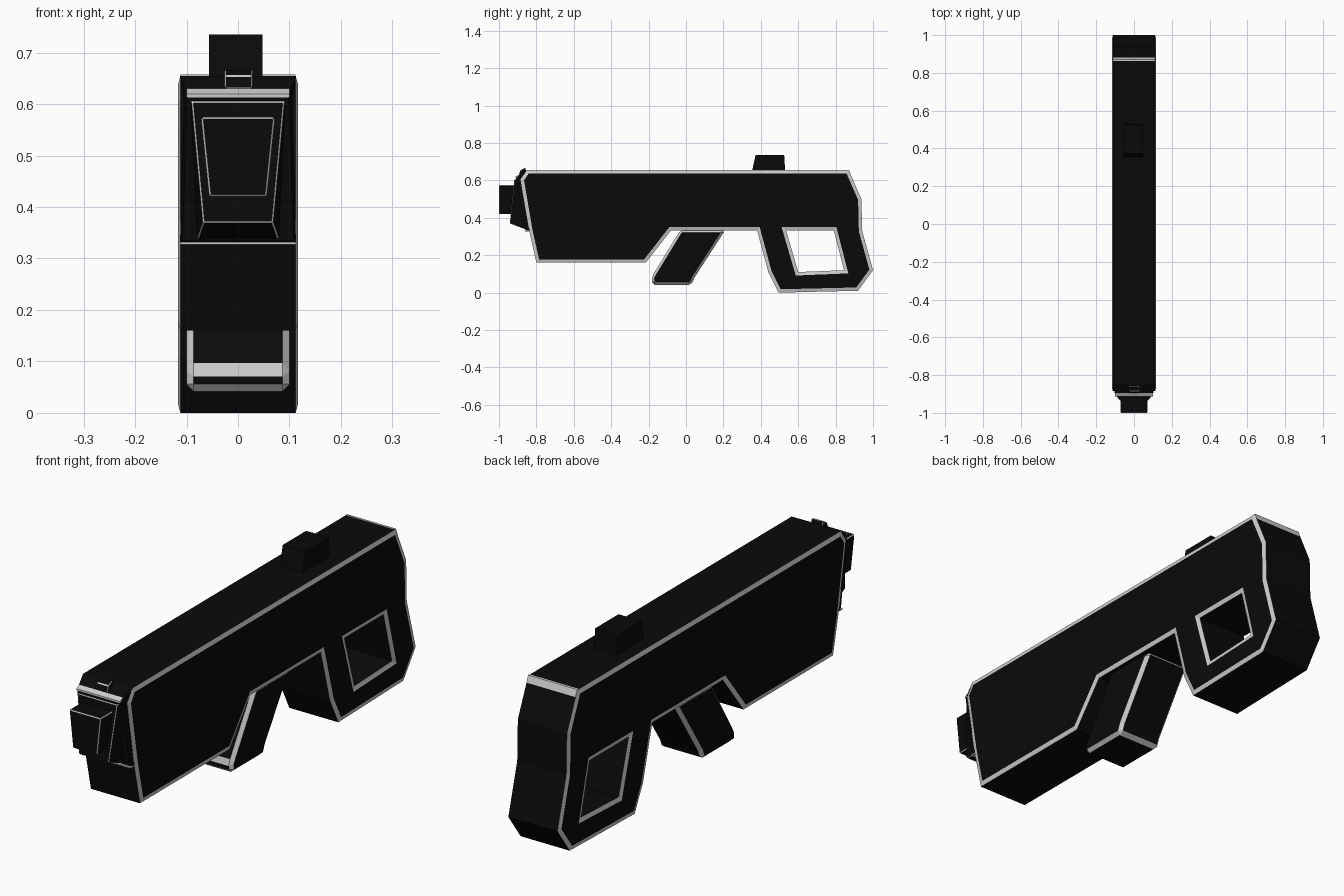
import bpy, bmesh
from mathutils import Vector

if "Cube" in bpy.data.objects:
    bpy.data.objects.remove(bpy.data.objects["Cube"])


def make_mat(name, v):
    m = bpy.data.materials.new(name)
    m.diffuse_color = (v, v, v, 1)
    m.use_nodes = True
    m.node_tree.nodes["Principled BSDF"].inputs["Base Color"].default_value = m.diffuse_color
    return m


BLACK = make_mat("black", 0.003)
GREY = make_mat("light grey edge", 0.6)


def finish(bm, name):
    bmesh.ops.recalc_face_normals(bm, faces=bm.faces[:])
    me = bpy.data.meshes.new(name)
    bm.to_mesh(me)
    bm.free()
    ob = bpy.data.objects.new(name, me)
    bpy.context.collection.objects.link(ob)
    me.materials.append(BLACK)
    me.materials.append(GREY)
    return ob


def offset(loop, d):
    """Shrink a loop by d (grow it when d is negative)."""
    pts = [Vector(p) for p in loop]
    n = len(pts)
    area = sum(pts[i - 1].x * pts[i].y - pts[i].x * pts[i - 1].y for i in range(n))
    s = 1 if area > 0 else -1
    out = []
    for i in range(n):
        a = (pts[i] - pts[i - 1]).normalized()
        b = (pts[(i + 1) % n] - pts[i]).normalized()
        na, nb = Vector((-a.y, a.x)) * s, Vector((-b.y, b.x)) * s
        out.append(pts[i] + (na + nb) * d / (1 + na.dot(nb)))
    return out


def edged_prism(name, loops, hw, rim, drop):
    """Profile with holes, extruded in x, with a grey chamfer round each side."""
    bm = bmesh.new()
    caps = {1: [], -1: []}
    for k, loop in enumerate(loops):
        inner = offset(loop, rim if k == 0 else -rim)
        n = len(loop)
        rings = []
        for x, pts in ((-hw, inner), (-hw + drop, loop), (hw - drop, loop), (hw, inner)):
            rings.append([bm.verts.new((x, p[0], p[1])) for p in pts])
        for r in range(3):
            for i in range(n):
                j = (i + 1) % n
                f = bm.faces.new((rings[r][i], rings[r][j], rings[r + 1][j], rings[r + 1][i]))
                f.material_index = 0 if r == 1 else 1
        for side, ring in ((-1, rings[0]), (1, rings[3])):
            caps[side] += [bm.edges.get((ring[i], ring[(i + 1) % n])) for i in range(n)]
    for side in caps:
        bmesh.ops.triangle_fill(bm, use_beauty=True, use_dissolve=False,
                                edges=caps[side], normal=(side, 0, 0))
    # fill faces are flat in x and stay black
    for f in bm.faces:
        if all(abs(abs(v.co.x) - hw) < 1e-5 for v in f.verts):
            f.material_index = 0
    return finish(bm, name)


def loft(name, a, b, bevel=0, mat=0):
    """Solid between two matching rings of 3D points."""
    bm = bmesh.new()
    va, vb = [bm.verts.new(p) for p in a], [bm.verts.new(p) for p in b]
    n = len(va)
    bm.faces.new(va)
    bm.faces.new(vb)
    for i in range(n):
        j = (i + 1) % n
        bm.faces.new((va[i], va[j], vb[j], vb[i]))
    for f in bm.faces:
        f.material_index = mat
    ob = finish(bm, name)
    if bevel:
        m = ob.modifiers.new("edge", 'BEVEL')
        m.width, m.segments, m.material = bevel, 1, 1
        m.limit_method = 'ANGLE'
    return ob


def quad(top, bottom):
    """Symmetric ring from (half width, y, z) of its top and bottom edges."""
    (w, y, z), (v, u, t) = top, bottom
    return [(-w, y, z), (w, y, z), (v, u, t), (-v, u, t)]


def slab(name, profile, x0, x1, bevel=0, mat=0):
    return loft(name, [(x0, y, z) for y, z in profile],
                [(x1, y, z) for y, z in profile], bevel, mat)


# Body and rear handle with its opening
body = [(-0.85, 0.655), (0.87, 0.655), (0.938, 0.50), (0.942, 0.33), (1.0, 0.12),
        (0.92, 0.01), (0.495, 0.0), (0.44, 0.11), (0.38, 0.333), (-0.08, 0.333),
        (-0.215, 0.16), (-0.8, 0.16), (-0.838, 0.33), (-0.885, 0.605)]
hole = [(0.535, 0.333), (0.79, 0.333), (0.845, 0.12), (0.60, 0.11)]
edged_prism("body", [body, hole], 0.117, 0.018, 0.005)

# Tapered front of the body
loft("front_cap", quad((0.113, -0.85, 0.655), (0.113, -0.836, 0.33)),
     quad((0.098, -0.91, 0.617), (0.108, -0.858, 0.335)))
slab("front_top_edge", [(-0.912, 0.613), (-0.912, 0.62), (-0.895, 0.63), (-0.895, 0.622)],
     -0.1, 0.1, mat=1)
slab("front_lower_edge", [(-0.862, 0.327), (-0.862, 0.332), (-0.84, 0.332), (-0.84, 0.327)],
     -0.113, 0.113, mat=1)

# Rear edge strip on the top
slab("rear_top_edge", [(0.862, 0.65), (0.862, 0.657), (0.871, 0.657), (0.882, 0.63)],
     -0.112, 0.112, mat=1)

# Muzzle plate and muzzle block
loft("muzzle_plate", quad((0.095, -0.89, 0.61), (0.08, -0.85, 0.335)),
     quad((0.09, -0.918, 0.605), (0.068, -0.942, 0.37)), 0.003)
loft("muzzle_block", quad((0.072, -0.9, 0.575), (0.056, -0.9, 0.42)),
     quad((0.072, -1.0, 0.575), (0.056, -1.0, 0.42)), 0.004)

# Sights
slab("rear_sight", [(0.353, 0.65), (0.372, 0.735), (0.525, 0.735), (0.53, 0.65)], -0.056, 0.048)
slab("front_sight", [(-0.895, 0.63), (-0.885, 0.655), (-0.86, 0.668), (-0.85, 0.64)],
     -0.026, 0.028, 0.003)

# Slanted foregrip with grey chamfered edges
slab("foregrip", [(-0.03, 0.335), (0.21, 0.335), (0.045, 0.08), (0.03, 0.042),
                  (-0.183, 0.042), (-0.183, 0.085)], -0.1, 0.1, 0.014)
